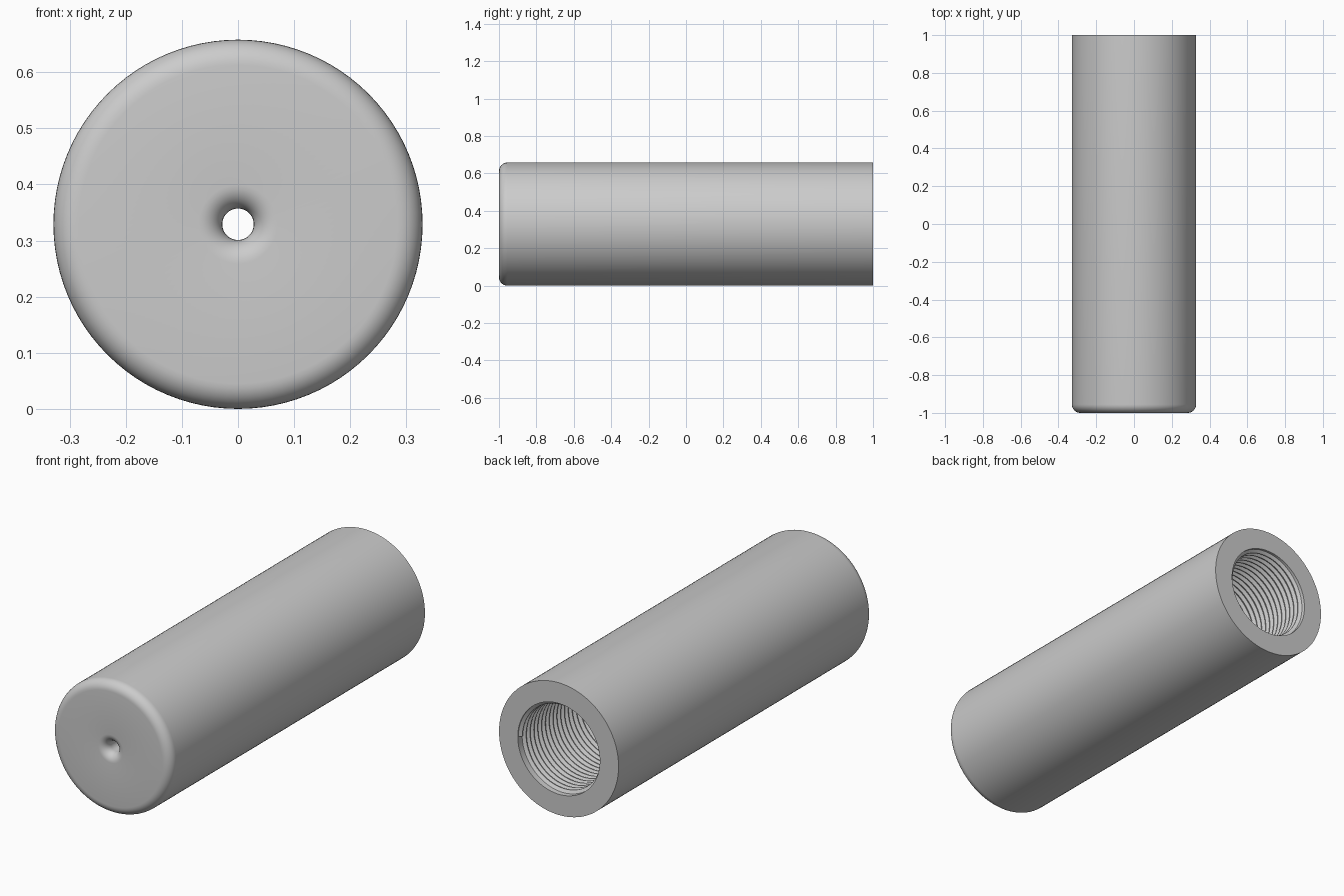
import bpy, bmesh, math
from mathutils import Vector

cube = bpy.data.objects.get("Cube")
if cube:
    bpy.data.objects.remove(cube, do_unlink=True)

RADIUS, HOLE, BORE, CREST = 0.329, 0.028, 0.226, 0.211
OUTER_FILLET, HOLE_FILLET = 0.045, 0.042
FRONT, BACK, BORE_END = -1.0, 1.0, -0.8
PITCH, STEPS = 0.03, 96

grey = bpy.data.materials.new("plain grey")
grey.use_nodes = True
color = (0.6, 0.6, 0.6, 1)
grey.diffuse_color = color
grey.node_tree.nodes["Principled BSDF"].inputs["Base Color"].default_value = color


def arc(r, y, size, start, end, count=8):
    """Rounded corner in the radius / length plane, angles in degrees."""
    angles = [math.radians(start + (end - start) * i / count) for i in range(count + 1)]
    return [(r + size * math.cos(a), y + size * math.sin(a)) for a in angles]


def sweep(name, profile, turns=1, pitch=0):
    """Turn a closed profile round the long axis, as a ring or a helix."""
    bm = bmesh.new()
    verts = [bm.verts.new((r, y, RADIUS)) for r, y in profile]
    edges = [bm.edges.new((v, verts[i - 1])) for i, v in enumerate(verts)]
    bmesh.ops.spin(bm, geom=verts + edges, cent=(0, 0, RADIUS), axis=(0, 1, 0),
                   dvec=Vector((0, pitch / STEPS, 0)),
                   angle=math.tau * turns, steps=STEPS * turns)
    if pitch:
        bmesh.ops.holes_fill(bm, edges=[e for e in bm.edges if e.is_boundary])
    else:
        bmesh.ops.remove_doubles(bm, verts=bm.verts, dist=0.0001)
    bmesh.ops.recalc_face_normals(bm, faces=bm.faces)
    mesh = bpy.data.meshes.new(name)
    bm.to_mesh(mesh)
    bm.free()
    mesh.materials.append(grey)
    obj = bpy.data.objects.new(name, mesh)
    bpy.context.collection.objects.link(obj)
    bpy.ops.object.select_all(action='DESELECT')
    obj.select_set(True)
    bpy.context.view_layer.objects.active = obj
    bpy.ops.object.shade_smooth_by_angle(angle=math.radians(30))
    return obj


# Hollow sleeve: rounded front with a small flared hole, open bore at the back
outline = [(BORE, BACK), (BORE, BORE_END), (HOLE, BORE_END)]
outline += arc(HOLE + HOLE_FILLET, FRONT + HOLE_FILLET, HOLE_FILLET, 180, 270)
outline += arc(RADIUS - OUTER_FILLET, FRONT + OUTER_FILLET, OUTER_FILLET, 270, 360)
outline += [(RADIUS, BACK)]
sweep("sleeve", outline)

# Helical screw thread along the bore wall
half = PITCH * 0.48
start = BORE_END + PITCH
turns = int((BACK - start - half) / PITCH)
start = BACK - half - turns * PITCH - 0.002
ridge = [(BORE + 0.003, start - half), (CREST, start - half * 0.15),
         (CREST, start + half * 0.15), (BORE + 0.003, start + half)]
sweep("bore_thread", ridge, turns, PITCH)
